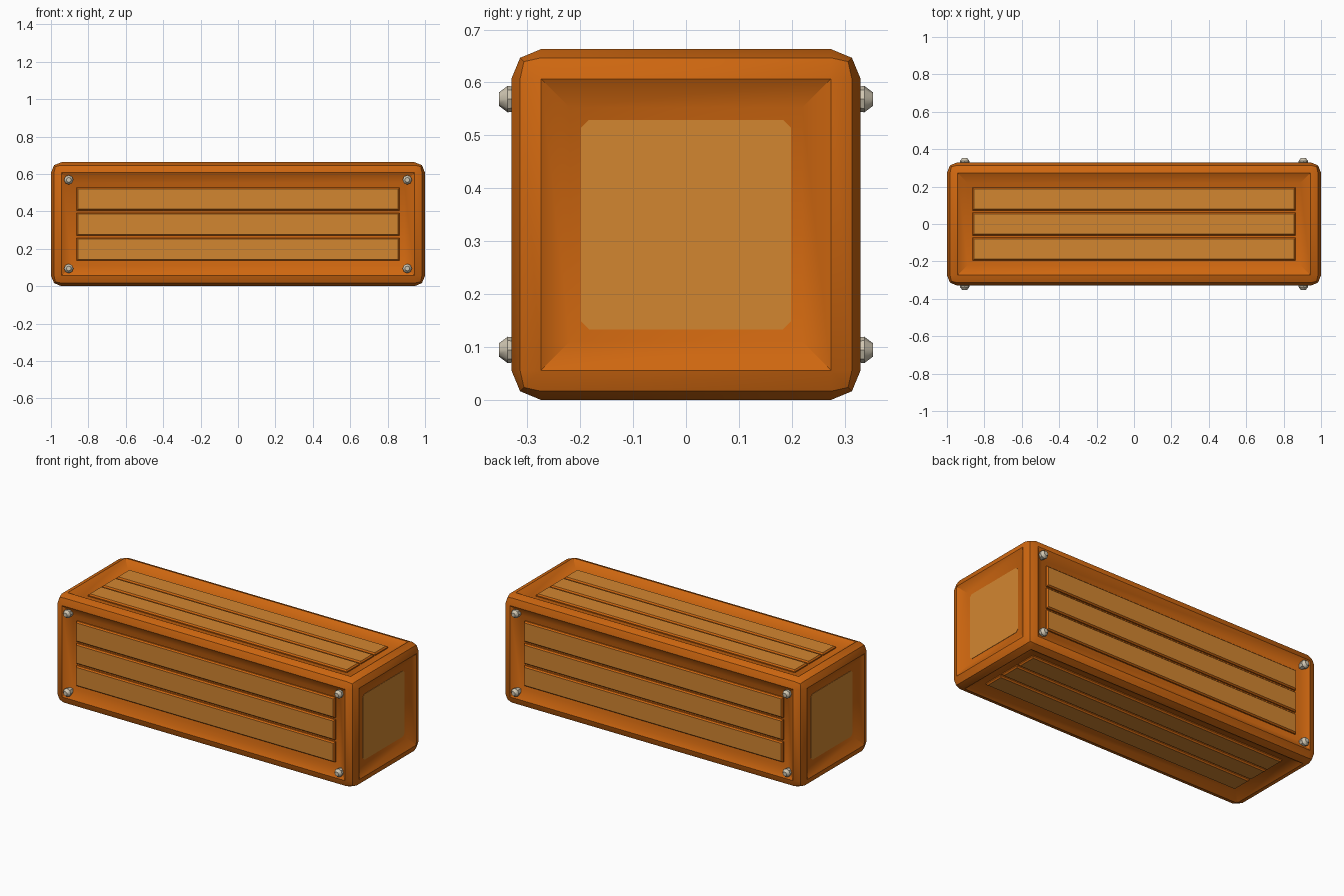
import bpy, bmesh, math
from mathutils import Matrix, Vector

if "Cube" in bpy.data.objects:
    bpy.data.objects.remove(bpy.data.objects["Cube"])

HALF_X, HALF_Y, HALF_Z = 1.0, 0.33, 0.3315
BEVEL, SLOPE, DEPTH = 0.056, 0.077, 0.03
CENTRE = Matrix.Translation((0, 0, HALF_Z))


def material(name, colour):
    mat = bpy.data.materials.new(name)
    mat.use_nodes = True
    mat.diffuse_color = (*colour, 1)
    mat.node_tree.nodes["Principled BSDF"].inputs["Base Color"].default_value = (*colour, 1)
    return mat


frame_wood = material("orange frame wood", (0.62, 0.135, 0.005))
plank_wood = material("light plank wood", (0.65, 0.24, 0.03))
metal = material("pale metal", (0.62, 0.56, 0.44))


def finish(bm, name, mats, smooth=None):
    bmesh.ops.recalc_face_normals(bm, faces=bm.faces)
    mesh = bpy.data.meshes.new(name)
    bm.to_mesh(mesh)
    bm.free()
    for mat in mats:
        mesh.materials.append(mat)
    obj = bpy.data.objects.new(name, mesh)
    bpy.context.collection.objects.link(obj)
    if smooth:
        bpy.ops.object.select_all(action="DESELECT")
        obj.select_set(True)
        bpy.context.view_layer.objects.active = obj
        bpy.ops.object.shade_smooth_by_angle(angle=math.radians(smooth))
    return obj


# Crate body: rounded box whose six sides slope into shallow recesses
bm = bmesh.new()
bmesh.ops.create_cube(bm, size=2, matrix=CENTRE @ Matrix.Diagonal((HALF_X, HALF_Y, HALF_Z, 1)))
bmesh.ops.bevel(bm, geom=bm.edges[:], offset=BEVEL, segments=2, profile=0.5, affect="EDGES")
sides = sorted(bm.faces, key=lambda f: f.calc_area())[-6:]
bmesh.ops.inset_individual(bm, faces=sides, thickness=SLOPE, depth=-DEPTH)
finish(bm, "crate_frame", [frame_wood], 30)


# Raised planks: three on each long side, light on the outer face only
def add_plank(bm, place, offset):
    floor = HALF_Z - DEPTH
    size = Vector((0.863, 0.061))
    rings = []
    for inset, z in ((0, floor - 0.005), (0, floor + 0.006), (0.007, floor + 0.014)):
        w, h = size.x - inset, size.y - inset
        corners = ((-w, -h), (w, -h), (w, h), (-w, h))
        rings.append([bm.verts.new(place @ Vector((x, y + offset, z))) for x, y in corners])
    for low, high in zip(rings, rings[1:]):
        for i in range(4):
            j = (i + 1) % 4
            bm.faces.new((low[i], low[j], high[j], high[i]))
    bm.faces.new(rings[-1]).material_index = 1
    bm.faces.new(rings[0][::-1])


for i, side in enumerate(("top", "front", "bottom", "back")):
    bm = bmesh.new()
    place = CENTRE @ Matrix.Rotation(i * math.pi / 2, 4, "X")
    for offset in (-0.134, 0, 0.134):
        add_plank(bm, place, offset)
    finish(bm, side + "_planks", [frame_wood, plank_wood])

# End panels: thin plates with clipped corners
for sign, name in ((1, "left_end_panel"), (-1, "right_end_panel")):
    bm = bmesh.new()
    place = Matrix.Translation((sign * (HALF_X - DEPTH), 0, HALF_Z))
    bmesh.ops.create_cube(bm, size=1, matrix=place @ Matrix.Diagonal((0.004, 0.396, 0.396, 1)))
    lengthwise = [e for e in bm.edges if abs(e.verts[0].co.x - e.verts[1].co.x) > 0.001]
    bmesh.ops.bevel(bm, geom=lengthwise, offset=0.015, segments=1, affect="EDGES")
    finish(bm, name, [plank_wood])

# Bolts: domed heads at the corners of the front and back
for sign, name in ((-1, "front_bolts"), (1, "back_bolts")):
    bm = bmesh.new()
    for x in (-0.905, 0.905):
        for z in (-0.237, 0.237):
            turn = Matrix.Rotation(-sign * math.pi / 2, 4, "X")
            for r1, r2, start, end in ((0.02, 0.025, 0.295, 0.337), (0.025, 0.013, 0.337, 0.353)):
                spot = Matrix.Translation((x, sign * (start + end) / 2, HALF_Z + z))
                bmesh.ops.create_cone(bm, cap_ends=True, segments=8, radius1=r1, radius2=r2,
                                      depth=end - start, matrix=spot @ turn)
    finish(bm, name, [metal], 40)
